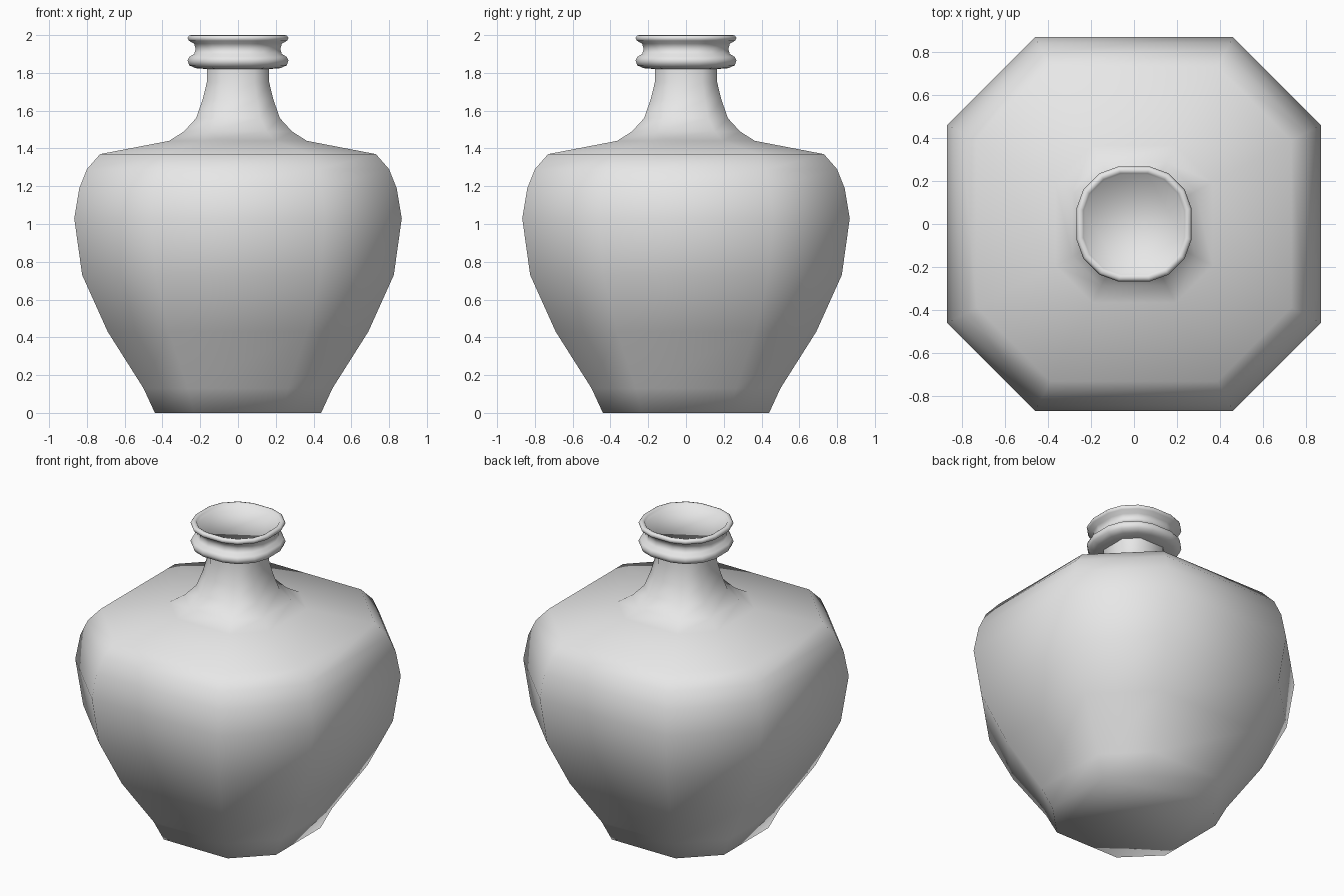
import bpy, bmesh
from math import radians

cube = bpy.data.objects.get("Cube")
if cube:
    bpy.data.objects.remove(cube, do_unlink=True)

# Single clay colour
clay = bpy.data.materials.new("grey_clay")
clay.use_nodes = True
colour = (0.8, 0.8, 0.8, 1)
clay.diffuse_color = colour
clay.node_tree.nodes["Principled BSDF"].inputs["Base Color"].default_value = colour


def section(corner):
    """Repeat one corner's points around all four sides."""
    points = []
    for _ in range(4):
        points += corner
        corner = [(-y, x) for x, y in corner]
    return points


def loft(name, outline, profile):
    """Stack scaled copies of an outline along (radius, height) and cap the ends."""
    bm = bmesh.new()
    rings = [[bm.verts.new((x * r, y * r, z)) for x, y in outline] for r, z in profile]
    n = len(outline)
    for low, high in zip(rings, rings[1:]):
        for i in range(n):
            j = (i + 1) % n
            bm.faces.new((low[i], low[j], high[j], high[i]))
    bm.faces.new(rings[0][::-1])
    bm.faces.new(rings[-1])
    mesh = bpy.data.meshes.new(name)
    bm.to_mesh(mesh)
    bm.free()
    mesh.materials.append(clay)
    obj = bpy.data.objects.new(name, mesh)
    bpy.context.collection.objects.link(obj)
    bpy.ops.object.select_all(action='DESELECT')
    obj.select_set(True)
    bpy.context.view_layer.objects.active = obj
    bpy.ops.object.shade_smooth_by_angle(angle=radians(65))
    return obj


# Eight-sided body, shoulder and flared neck
octagon = section([(1, 0.53), (0.53, 1)])
loft("vase_body", octagon, [
    (0.44, 0), (0.50, 0.13), (0.69, 0.43), (0.825, 0.73), (0.867, 1.03),
    (0.84, 1.19), (0.80, 1.29), (0.73, 1.37), (0.365, 1.44), (0.286, 1.49),
    (0.222, 1.56), (0.187, 1.66), (0.165, 1.75), (0.165, 1.84)])

# Sixteen-sided collar: lower bead, groove, upper lip
rounded = section([(1, 0.27), (0.88, 0.6), (0.6, 0.88), (0.27, 1)])
loft("neck_collar", rounded, [
    (0.16, 1.82), (0.225, 1.825), (0.258, 1.84), (0.267, 1.865), (0.258, 1.885),
    (0.232, 1.9), (0.224, 1.925), (0.232, 1.955), (0.26, 1.97),
    (0.267, 1.985), (0.26, 1.997), (0.247, 2.0), (0.235, 1.995), (0.228, 1.98)])
